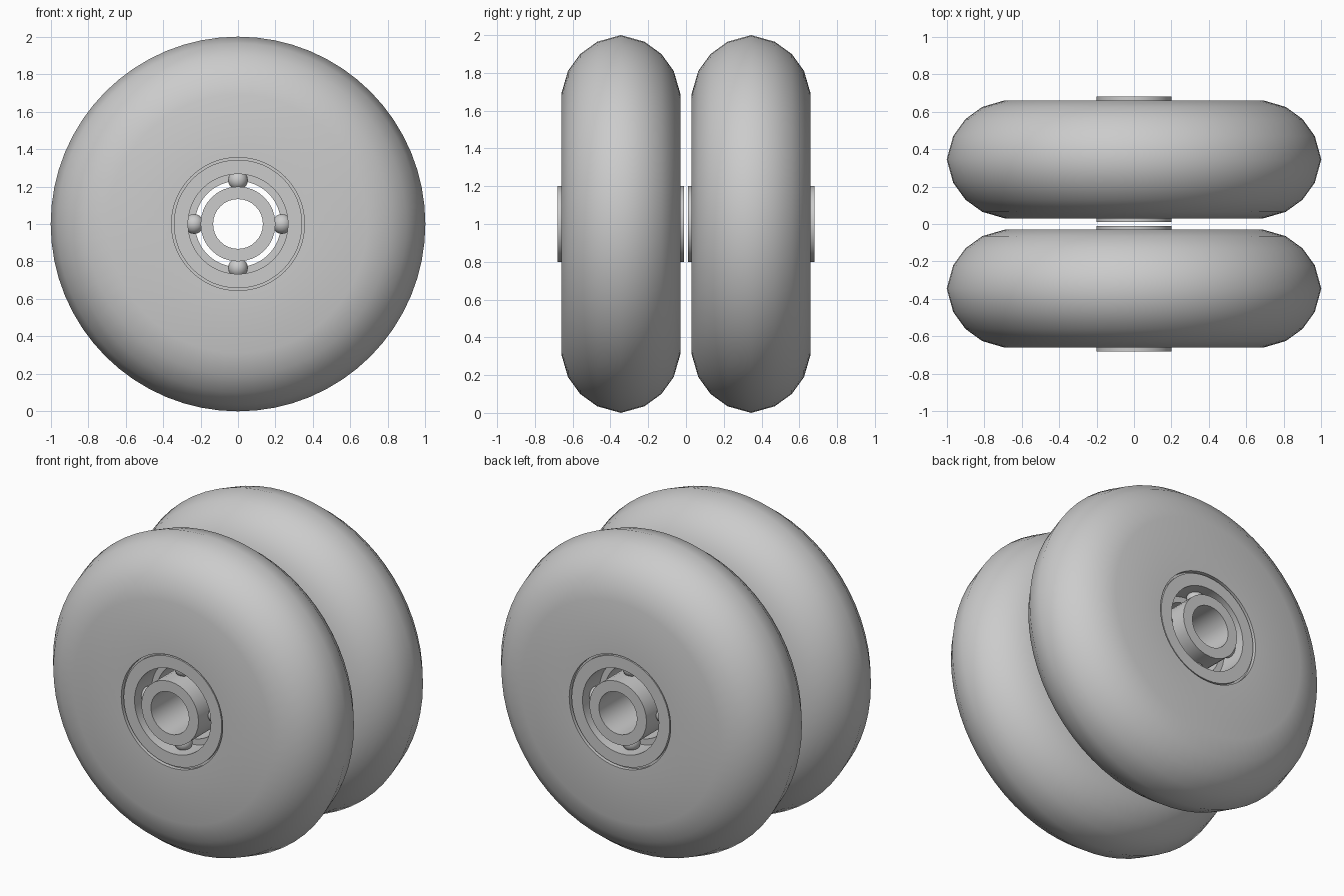
import bpy, math
from mathutils import Vector

cube = bpy.data.objects.get("Cube")
if cube:
    bpy.data.objects.remove(cube, do_unlink=True)

grey = bpy.data.materials.new("plain grey")
grey.use_nodes = True
colour = (0.6, 0.6, 0.6, 1)
grey.diffuse_color = colour
grey.node_tree.nodes["Principled BSDF"].inputs["Base Color"].default_value = colour


def finish(obj, name):
    obj.name = name
    obj.data.materials.append(grey)
    bpy.ops.object.select_all(action="DESELECT")
    obj.select_set(True)
    bpy.context.view_layer.objects.active = obj
    bpy.ops.object.shade_smooth_by_angle(angle=math.radians(35))


def lathe(name, profile, y, sides):
    """Turn a closed (radius, offset) profile about the axle."""
    n = len(profile)
    verts, faces = [], []
    for i in range(sides):
        a = 2 * math.pi * i / sides
        verts += [(r * math.sin(a), y + d, 1 + r * math.cos(a)) for r, d in profile]
        j = (i + 1) % sides
        faces += [(i * n + k, i * n + (k + 1) % n, j * n + (k + 1) % n, j * n + k)
                  for k in range(n)]
    mesh = bpy.data.meshes.new(name)
    mesh.from_pydata(verts, [], faces)
    obj = bpy.data.objects.new(name, mesh)
    bpy.context.collection.objects.link(obj)
    finish(obj, name)


def mirrored(half):
    """Complete a half profile with its mirror image across the wheel plane."""
    return half + [(r, -d) for r, d in reversed(half) if d]


# Half profiles run from the back face to the middle plane
tyre = [(0.355, 0.315), (0.69, 0.315), (0.81, 0.28), (0.9, 0.215),
        (0.965, 0.125), (1.0, 0)]
race = [(0.23, 0.14), (0.267, 0.14), (0.267, 0.308), (0.343, 0.308),
        (0.343, 0.29), (0.37, 0.29)]
sleeve = [(0.133, 0.335), (0.2, 0.335)]

for side, y in (("front", -0.345), ("back", 0.345)):
    lathe(side + "_tyre", mirrored(tyre), y, 64)
    lathe(side + "_outer_race", mirrored(race), y, 48)
    lathe(side + "_axle_sleeve", mirrored(sleeve), y, 32)
    # Two rows of four bearing balls
    for row in (-1, 1):
        for i in range(4):
            a = i * math.pi / 2
            spot = Vector((0.235 * math.sin(a), y + row * 0.2, 1 + 0.235 * math.cos(a)))
            bpy.ops.mesh.primitive_uv_sphere_add(segments=16, ring_count=10,
                                                 radius=0.053, location=spot)
            finish(bpy.context.object, f"{side}_bearing_ball")
